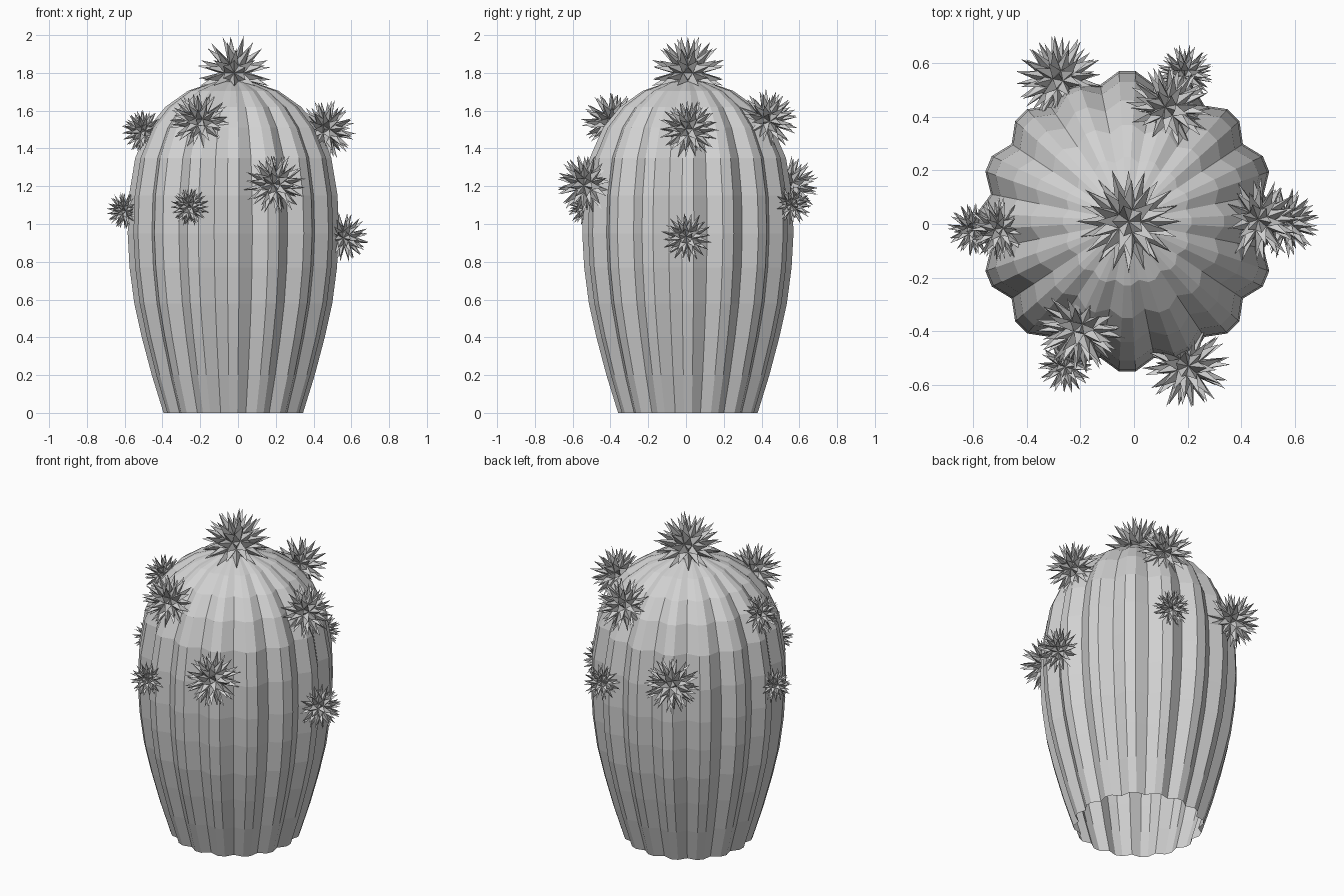
import bpy
import bmesh
import random
from math import cos, sin, radians, pi
from mathutils import Vector, Euler

random.seed(4)
default = bpy.data.objects.get("Cube")
if default:
    bpy.data.objects.remove(default, do_unlink=True)

GREY = (0.64, 0.64, 0.64, 1.0)
mat = bpy.data.materials.new("plain_grey")
mat.use_nodes = True
mat.diffuse_color = GREY
mat.node_tree.nodes["Principled BSDF"].inputs["Base Color"].default_value = GREY


def add_object(name, bm, location):
    bmesh.ops.recalc_face_normals(bm, faces=bm.faces)
    mesh = bpy.data.meshes.new(name)
    bm.to_mesh(mesh)
    bm.free()
    mesh.materials.append(mat)
    obj = bpy.data.objects.new(name, mesh)
    obj.location = location
    bpy.context.collection.objects.link(obj)
    return obj


# Ribbed body: radius and height profile, open at the bottom
PROFILE = [(0.37, 0), (0.432, 0.2), (0.485, 0.4), (0.525, 0.58), (0.55, 0.77),
           (0.56, 0.95), (0.553, 1.15), (0.52, 1.35), (0.45, 1.51),
           (0.36, 1.62), (0.24, 1.705), (0.11, 1.75)]
RIBS = 16
VALLEY = 0.925


def rib_ring(bm, radius, z):
    ring = []
    for i in range(RIBS):
        middle = 2 * pi * i / RIBS
        # two shoulders, then the valley between this rib and the next
        for offset, scale in ((-3.2, 1), (3.2, 1), (180 / RIBS, VALLEY)):
            a = middle + radians(offset)
            ring.append(bm.verts.new((radius * scale * cos(a),
                                      radius * scale * sin(a), z)))
    return ring


bm = bmesh.new()
rings = [rib_ring(bm, r, z) for r, z in PROFILE]
count = len(rings[0])
for low, high in zip(rings, rings[1:]):
    for i in range(count):
        j = (i + 1) % count
        bm.faces.new((low[i], low[j], high[j], high[i]))
tip = bm.verts.new((0, 0, 1.765))
for i in range(count):
    bm.faces.new((rings[-1][i], rings[-1][(i + 1) % count], tip))
add_object("ribbed_body", bm, (-0.025, 0.01, 0))


# Spiny burrs: every face of a small ball is drawn out to a point
def spiny_burr(name, location, radius, turn):
    bm = bmesh.new()
    bmesh.ops.create_icosphere(bm, subdivisions=2, radius=radius * 0.42)
    poked = bmesh.ops.poke(bm, faces=bm.faces[:])
    for v in poked["verts"]:
        v.co = v.co.normalized() * radius * random.uniform(0.95, 1.03)
    bmesh.ops.rotate(bm, verts=bm.verts, cent=Vector(),
                     matrix=Euler(turn).to_matrix())
    add_object(name, bm, location)


spiny_burr("crown_burr", (-0.02, 0.01, 1.8), 0.2, (0, 0, 0))

BURRS = {
    "front_left_burr": (0.195, -0.53, 1.21, 0.165),
    "front_right_small_burr": (-0.255, -0.53, 1.09, 0.105),
    "front_right_upper_burr": (-0.2, -0.39, 1.54, 0.165),
    "right_upper_burr": (-0.5, -0.02, 1.49, 0.12),
    "right_lower_burr": (-0.6, -0.02, 1.07, 0.1),
    "left_upper_burr": (0.465, 0.015, 1.5, 0.16),
    "left_lower_burr": (0.56, 0.005, 0.93, 0.135),
    "back_left_upper_burr": (0.13, 0.43, 1.55, 0.165),
    "back_left_small_burr": (0.19, 0.56, 1.1, 0.11),
    "back_right_burr": (-0.28, 0.54, 1.2, 0.165),
}
for name, (x, y, z, radius) in BURRS.items():
    turn = [random.uniform(0, pi) for _ in range(3)]
    spiny_burr(name, (x, y, z), radius, turn)
